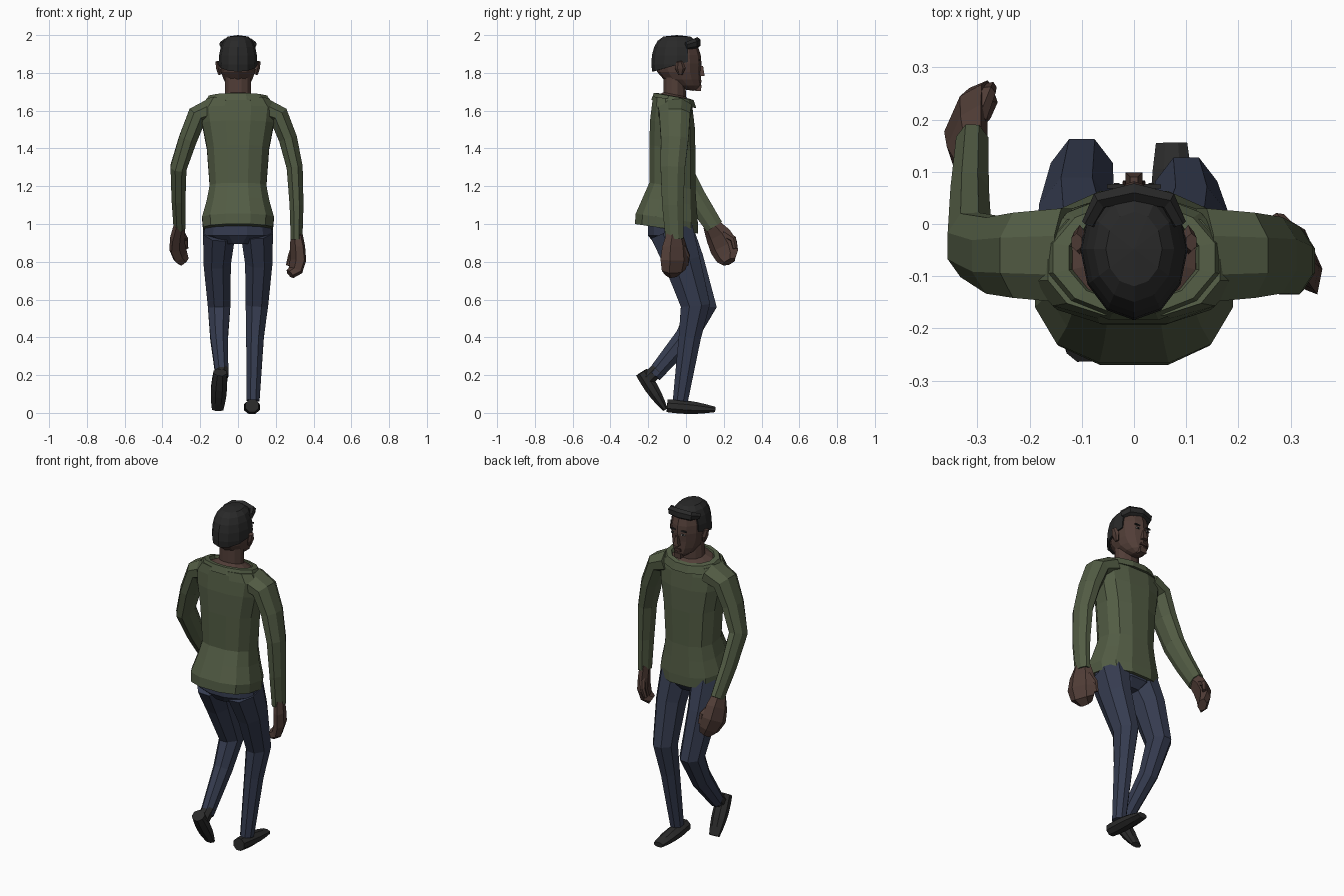
import bpy, bmesh, math
from mathutils import Vector

if "Cube" in bpy.data.objects:
    bpy.data.objects.remove(bpy.data.objects["Cube"])


def material(name, *rgb):
    made = bpy.data.materials.new(name)
    made.use_nodes = True
    made.diffuse_color = (*rgb, 1)
    made.node_tree.nodes["Principled BSDF"].inputs["Base Color"].default_value = (*rgb, 1)
    return made


OLIVE = material("olive cloth", .085, .107, .058)
DENIM = material("navy denim", .036, .045, .08)
SKIN = material("brown skin", .082, .047, .038)
LIP = material("dark lips", .055, .028, .024)
HAIR = material("black hair", .022, .022, .022)
LEATHER = material("black leather", .024, .024, .024)
WHITE = material("eye white", .4, .4, .38)
UP, ACROSS, AHEAD = Vector((0, 0, 1)), Vector((1, 0, 0)), Vector((0, 1, 0))


def finish(name, bm, mat):
    bmesh.ops.recalc_face_normals(bm, faces=bm.faces)
    mesh = bpy.data.meshes.new(name)
    bm.to_mesh(mesh)
    bm.free()
    mesh.materials.append(mat)
    part = bpy.data.objects.new(name, mesh)
    bpy.context.collection.objects.link(part)
    return part


def add_ring(bm, centre, u, v, width, depth, sides, square=1):
    """Ring of vertices filling the half width and half depth; a low square value is boxier."""
    grow = 1 / math.cos(math.pi / sides) ** square
    ring = []
    for k in range(sides):
        angle = math.tau * (k + .5) / sides
        a, b = [math.copysign(abs(c) ** square, c) for c in (math.cos(angle), math.sin(angle))]
        ring.append(bm.verts.new(centre + grow * (u * width * a + v * depth * b)))
    return ring


def skin_rings(name, bm, rings, mat):
    for low, high in zip(rings, rings[1:]):
        for k in range(len(low)):
            bm.faces.new((low[k - 1], low[k], high[k], high[k - 1]))
    bm.faces.new(rings[0])
    bm.faces.new(rings[-1])
    return finish(name, bm, mat)


def limb(name, path, widths, depths, mat, bulge=(0, 0), sides=8, axis=ACROSS):
    """Tube along a path; radii run from first to last value and may swell midway."""
    bm = bmesh.new()
    path = [Vector(p) for p in path]
    last = len(path) - 1
    rings = []
    for i, point in enumerate(path):
        t = i / last
        swell = math.sin(math.pi * t)
        along = (path[min(i + 1, last)] - path[max(i - 1, 0)]).normalized()
        u = (axis - along * axis.dot(along)).normalized()
        width = widths[0] + (widths[1] - widths[0]) * t + bulge[0] * swell
        depth = depths[0] + (depths[1] - depths[0]) * t + bulge[1] * swell
        rings.append(add_ring(bm, point, u, along.cross(u), width, depth, sides))
    return skin_rings(name, bm, rings, mat)


def stack(name, profile, section, mat, lean=0, square=1):
    """Level rings from (height, half width); section gives the centre y and half depth."""
    bm = bmesh.new()
    rings = []
    for z, width in profile:
        y, depth = section(z, width)
        rings.append(add_ring(bm, Vector((0, y, z)), ACROSS, AHEAD + UP * lean, width, depth,
                              12, square))
    return skin_rings(name, bm, rings, mat)


def skull(centre, size, boxy, jaw):
    """Ellipsoid with a boxy crown and the lower part pushed forward into a jaw."""
    bm = bmesh.new()
    bmesh.ops.create_uvsphere(bm, u_segments=12, v_segments=10, radius=1)
    for v in bm.verts:
        flat = v.co.xy.length
        if v.co.z > 0 and flat > .01:
            v.co.xy *= flat ** (boxy - 1)
        v.co = Vector([c + p * s for c, p, s in zip(centre, v.co, size)])
        v.co.y += jaw * max(0, centre[2] - .02 - v.co.z) ** 2
    return bm


def block(name, centre, size, mat, taper=1):
    bm = bmesh.new()
    bmesh.ops.create_cube(bm, size=1)
    for v in bm.verts:
        if v.co.z > 0:
            v.co.xy *= taper
        v.co = Vector([c + p * s for c, p, s in zip(centre, v.co, size)])
    return finish(name, bm, mat)


# Sweater body with flared hem, then the folded collar
def sweater_section(z, width):
    flare = max(0, 1.2 - max(z, 1.02)) * .25
    return -.072 - flare * .7, .122 + flare - max(0, z - 1.5) * .12


stack("sweater_body", [(.975, .185), (1.03, .19), (1.12, .165), (1.2, .15), (1.4, .165),
                       (1.53, .19), (1.61, .2), (1.66, .165)], sweater_section, OLIVE, -.15, .8)
stack("collar", [(1.635, .175), (1.675, .155), (1.678, .125), (1.65, .115)],
      lambda z, width: (-.065, width * .68), OLIVE, -.18)
stack("neck", [(1.64, .122), (1.66, .118), (1.685, .07), (1.82, .066)],
      lambda z, width: (-.06, width * .85), SKIN, -.2)

# Sleeves share a mirrored shoulder; the right forearm swings ahead
shoulder = [(.13, -.06, 1.61), (.215, -.06, 1.575), (.265, -.06, 1.45)]
left_arm = shoulder + [(.3, -.07, 1.3), (.31, -.07, 1.1), (.31, -.06, .92)]
right_arm = [(-x, y, z) for x, y, z in shoulder] + [
    (-.315, -.04, 1.3), (-.315, .05, 1.14), (-.31, .15, .985)]
for name, path in (("left_sleeve", left_arm), ("right_sleeve", right_arm)):
    limb(name, path, (.06, .031), (.09, .048), OLIVE)

# Hands turned in at the wrist, with curled fingers and thumbs
left_hand = [(.31, -.06, .95), (.315, -.06, .88), (.318, -.06, .81), (.305, -.065, .755),
             (.275, -.075, .735)]
right_hand = [(-.31, .13, 1), (-.32, .17, .94), (-.322, .2, .88), (-.305, .22, .83),
              (-.285, .23, .8)]
left_thumb = [(.3, -.02, .88), (.28, .005, .83), (.265, 0, .78)]
right_thumb = [(-.3, .2, .95), (-.28, .25, .92), (-.275, .26, .87)]
for side, sign, hand, thumb in (("left", 1, left_hand, left_thumb),
                                ("right", -1, right_hand, right_thumb)):
    turned = Vector((.9, sign * .4, 0))
    limb(side + "_hand", hand, (.024, .022), (.04, .034), SKIN, (.006, .034), 6, turned)
    limb(side + "_thumb", thumb, (.016, .01), (.02, .012), SKIN, sides=6, axis=turned)

# Jeans: hips and two bent legs
stack("jeans_hips", [(.895, .09), (.94, .18), (1.04, .175)],
      lambda z, width: (-.08, .05 + width * .4), DENIM)
left_leg = [(.1, -.075, .96), (.11, -.02, .8), (.1, .05, .57), (.09, .02, .4), (.08, -.03, .065)]
right_leg = [(-.1, -.075, .96), (-.11, 0, .8), (-.1, .085, .56), (-.1, 0, .4), (-.085, -.17, .2)]
for name, path in (("left_jeans_leg", left_leg), ("right_jeans_leg", right_leg)):
    limb(name, path, (.085, .034), (.115, .04), DENIM)

# Shoes: the left is flat, the right rolls up on its toe
for side, heel, toe in (("left", (.075, -.1, .038), (.072, .155, .018)),
                        ("right", (-.095, -.235, .215), (-.108, -.11, .018))):
    path = [Vector(heel).lerp(Vector(toe), k / 5) for k in range(6)]
    limb(side + "_shoe", path, (.034, .03), (.034, .014), LEATHER, (.01, .01))
limb("right_shoe_ankle", [(-.085, -.15, .23), (-.09, -.2, .18)], (.034, .034), (.036, .036), LEATHER)

# Head and face
finish("head", skull((0, -.04, 1.85), (.094, .122, .145), .7, 5), SKIN)
block("nose", (0, .083, 1.81), (.032, .032, .055), SKIN, .45)
block("mouth", (0, .076, 1.755), (.042, .014, .014), LIP, .8)
block("chin", (0, .065, 1.72), (.04, .03, .03), SKIN, 1.1)
for side, x in (("left", 1), ("right", -1)):
    block(side + "_eye", (x * .033, .073, 1.847), (.022, .008, .006), WHITE)
    block(side + "_iris", (x * .033, .075, 1.847), (.011, .007, .007), HAIR)
    block(side + "_eyebrow", (x * .035, .072, 1.868), (.034, .008, .007), HAIR)
    limb(side + "_ear", [(x * .095, -.03, 1.79), (x * .104, -.03, 1.825), (x * .11, -.035, 1.86)],
         (.009, .01), (.01, .015), SKIN, (.002, .012), 6)

# Cropped hair cap: trimmed at the nape, then opened over the face
cap = skull((0, -.048, 1.845), (.103, .136, .155), .55, 0)
for point, normal, trim in (((0, 0, 1.855), UP - AHEAD * .27, True),
                            ((0, .01, 1.9), AHEAD, False), ((0, 0, 1.94), UP, False)):
    bmesh.ops.bisect_plane(cap, geom=cap.verts[:] + cap.edges[:] + cap.faces[:], plane_co=point,
                           plane_no=normal, clear_inner=trim)
centres = [(f, f.calc_center_median()) for f in cap.faces]
face_area = [f for f, c in centres if c.y > .01 and c.z < 1.94]
bmesh.ops.delete(cap, geom=face_area, context="FACES")
thickness = finish("hair_cap", cap, HAIR).modifiers.new("thickness", "SOLIDIFY")
thickness.thickness = .012
limb("hair_fringe", [(-.085, 0, 1.945), (-.065, .045, 1.955), (0, .06, 1.96),
                     (.065, .045, 1.955), (.085, 0, 1.945)],
     (.012, .012), (.018, .018), HAIR, (.006, .008), 6, AHEAD)
